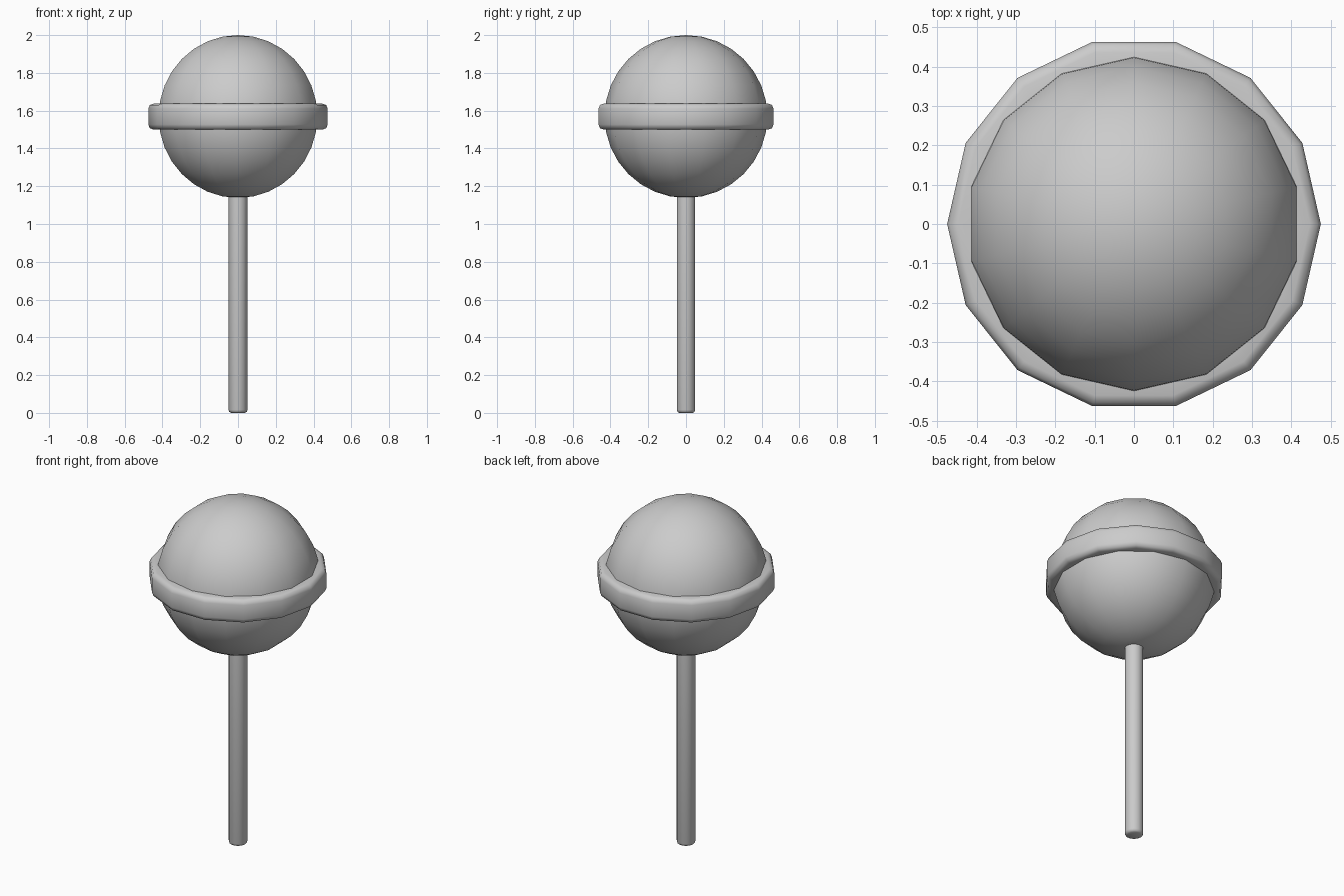
import bpy, bmesh
from math import sin, cos, pi, radians

if "Cube" in bpy.data.objects:
    bpy.data.objects.remove(bpy.data.objects["Cube"])

SIDES = 14


def lathe(name, profile, closed=False, smooth=60):
    """Spin an (r, z) profile about z; open profiles are capped."""
    bm = bmesh.new()
    rings = [[bm.verts.new((r * cos(2 * pi * i / SIDES), r * sin(2 * pi * i / SIDES), z))
              for i in range(SIDES)] for r, z in profile]
    pairs = list(zip(rings, rings[1:]))
    if closed:
        pairs.append((rings[-1], rings[0]))
    else:
        bm.faces.new(rings[0])
        bm.faces.new(rings[-1])
    for a, b in pairs:
        for i in range(SIDES):
            j = (i + 1) % SIDES
            bm.faces.new((a[i], a[j], b[j], b[i]))
    bmesh.ops.recalc_face_normals(bm, faces=bm.faces)
    mesh = bpy.data.meshes.new(name)
    bm.to_mesh(mesh)
    bm.free()
    obj = bpy.data.objects.new(name, mesh)
    bpy.context.collection.objects.link(obj)
    finish(obj, smooth)
    return obj


def finish(obj, angle):
    bpy.ops.object.select_all(action='DESELECT')
    obj.select_set(True)
    bpy.context.view_layer.objects.active = obj
    bpy.ops.object.shade_smooth_by_angle(angle=radians(angle))


# Candy ball
bpy.ops.mesh.primitive_uv_sphere_add(segments=SIDES, ring_count=16, radius=0.431,
                                     location=(0, 0, 1.569))
ball = bpy.context.object
ball.name = "candy_ball"
finish(ball, 60)

# Raised band around the middle, with rounded rims
lathe("candy_band", [(0.39, 1.50), (0.447, 1.50), (0.467, 1.507), (0.475, 1.527),
                     (0.475, 1.61), (0.467, 1.63), (0.447, 1.637), (0.39, 1.637)],
      closed=True)

# Stick with a rounded lower end
lathe("stick", [(0.036, 0.0), (0.046, 0.005), (0.05, 0.016), (0.05, 1.25)])
